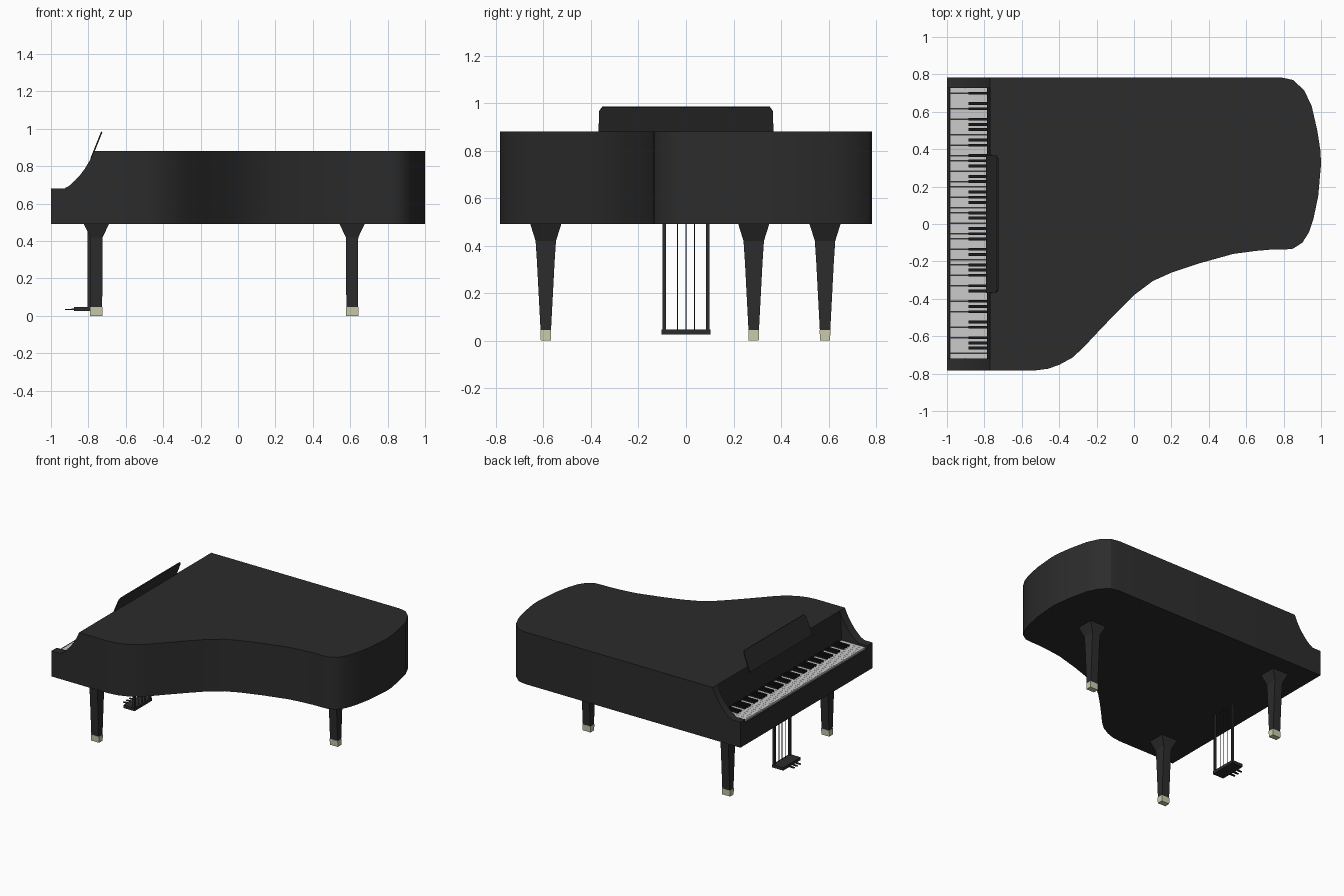
import bpy, bmesh
from mathutils import Vector

if "Cube" in bpy.data.objects:
    bpy.data.objects.remove(bpy.data.objects["Cube"])


def material(name, rgb):
    m = bpy.data.materials.new(name)
    m.diffuse_color = (*rgb, 1)
    m.use_nodes = True
    m.node_tree.nodes["Principled BSDF"].inputs["Base Color"].default_value = m.diffuse_color
    return m


BLACK = material("black_lacquer", (0.025, 0.025, 0.025))
EBONY = material("ebony", (0.01, 0.01, 0.01))
IVORY = material("ivory", (0.6, 0.6, 0.6))
BRASS = material("pale_brass", (0.6, 0.6, 0.42))


def finish(name, bm, mat, smooth=False):
    bmesh.ops.recalc_face_normals(bm, faces=bm.faces)
    me = bpy.data.meshes.new(name)
    bm.to_mesh(me)
    bm.free()
    me.materials.append(mat)
    ob = bpy.data.objects.new(name, me)
    bpy.context.collection.objects.link(ob)
    if smooth:
        bpy.ops.object.select_all(action='DESELECT')
        ob.select_set(True)
        bpy.context.view_layer.objects.active = ob
        bpy.ops.object.shade_smooth_by_angle(angle=0.5)
    return ob


def prism(name, points, offset, mat, smooth=False):
    """Extrude a closed 3D polygon along an offset vector."""
    bm = bmesh.new()
    face = bm.faces.new([bm.verts.new(p) for p in points])
    ext = bmesh.ops.extrude_face_region(bm, geom=[face])
    verts = [v for v in ext["geom"] if isinstance(v, bmesh.types.BMVert)]
    bmesh.ops.translate(bm, verts=verts, vec=Vector(offset))
    return finish(name, bm, mat, smooth)


def add_box(bm, x0, x1, y0, y1, z0, z1):
    vs = bmesh.ops.create_cube(bm, size=1)["verts"]
    for v in vs:
        v.co = ((x0 + x1) / 2 + v.co.x * (x1 - x0),
                (y0 + y1) / 2 + v.co.y * (y1 - y0),
                (z0 + z1) / 2 + v.co.z * (z1 - z0))


def box(name, dims, mat):
    bm = bmesh.new()
    add_box(bm, *dims)
    return finish(name, bm, mat)


def loft(name, cx, cy, sections, mat):
    """Stack of rectangles (z, x width, y width)."""
    bm = bmesh.new()
    rings = [[bm.verts.new((cx + sx * wx / 2, cy + sy * wy / 2, z))
              for sx, sy in ((-1, -1), (1, -1), (1, 1), (-1, 1))]
             for z, wx, wy in sections]
    for a, b in zip(rings, rings[1:]):
        for i in range(4):
            j = (i + 1) % 4
            bm.faces.new((a[i], a[j], b[j], b[i]))
    bm.faces.new(rings[0])
    bm.faces.new(rings[-1])
    return finish(name, bm, mat)


# Curved case with closed lid
outline = [(-0.77, 0.783), (0.79, 0.783), (0.85, 0.77), (0.91, 0.715), (0.95, 0.63),
           (0.98, 0.5), (0.997, 0.39), (1, 0.32), (0.985, 0.15), (0.96, 0.03), (0.935, -0.045),
           (0.9, -0.1), (0.85, -0.132), (0.8, -0.137), (0.73, -0.137), (0.65, -0.144),
           (0.53, -0.16), (0.35, -0.21), (0.2, -0.26), (0.1, -0.305), (0, -0.38),
           (-0.1, -0.48), (-0.2, -0.585), (-0.27, -0.66), (-0.33, -0.715), (-0.4, -0.753),
           (-0.46, -0.774), (-0.53, -0.783), (-0.77, -0.783)]
prism("case", [(x, y, 0.49) for x, y in outline], (0, 0, 0.39), BLACK, True)

# Scooped cheeks either side of the keyboard
scoop = [(-0.77, 0.49), (-1, 0.49), (-1, 0.68), (-0.93, 0.68), (-0.9, 0.697), (-0.87, 0.725),
         (-0.845, 0.752), (-0.82, 0.785), (-0.79, 0.835), (-0.77, 0.88)]
for side, y0, w in (("bass", 0.727, 0.056), ("treble", -0.783, 0.064)):
    prism(side + "_cheek", [(x, y0, z) for x, z in scoop], (0, w, 0), BLACK, True)

# Key bed, front rail and fallboard
box("key_bed", (-1, -0.77, -0.719, 0.727, 0.49, 0.64), BLACK)
box("key_slip", (-1, -0.987, -0.719, 0.727, 0.64, 0.655), BLACK)
prism("fallboard", [(-0.77, -0.719, 0.64), (-0.787, -0.719, 0.64), (-0.782, -0.719, 0.8),
                    (-0.77, -0.719, 0.88)], (0, 1.446, 0), BLACK)

# Keys: 52 naturals starting on A at the bass end, with sharps between
whites, sharps = bmesh.new(), bmesh.new()
pitch = 1.446 / 52
for i in range(52):
    y = 0.727 - i * pitch
    add_box(whites, -0.983, -0.785, y - pitch + 0.0006, y - 0.0006, 0.635, 0.665)
    if i < 51 and i % 7 not in (1, 4):
        e = y - pitch
        add_box(sharps, -0.885, -0.785, e - 0.0075, e + 0.0075, 0.655, 0.678)
finish("white_keys", whites, IVORY)
finish("black_keys", sharps, EBONY)

# Tilted music desk with clipped top corners
desk = [(-0.37, 0), (0.37, 0), (0.365, 0.88), (0.352, 1), (-0.352, 1), (-0.365, 0.88)]
prism("music_desk", [(-0.79 + 0.058 * t, y, 0.84 + 0.145 * t) for y, t in desk],
      (0.007, 0, -0.003), BLACK)

# Tapered legs with flared capitals and foot caps
for name, x, y in (("front_leg_treble", -0.757, -0.59), ("front_leg_bass", -0.757, 0.585),
                   ("tail_leg", 0.61, 0.285)):
    loft(name, x, y, [(0.044, 0.062, 0.044), (0.33, 0.064, 0.074),
                      (0.42, 0.066, 0.086), (0.49, 0.134, 0.13)], BLACK)
    loft(name + "_cap", x, y, [(0, 0.066, 0.042), (0.046, 0.067, 0.046)], BRASS)

# Pedal lyre: posts, box, rods and pedals
for y in (-0.092, 0.092):
    box("lyre_post", (-0.804, -0.788, y - 0.007, y + 0.007, 0.04, 0.5), BLACK)
box("pedal_box", (-0.878, -0.786, -0.103, 0.103, 0.026, 0.048), BLACK)
for y in (-0.036, 0, 0.036):
    box("pedal_rod", (-0.798, -0.795, y - 0.0015, y + 0.0015, 0.04, 0.5), BLACK)
    prism("pedal", [(-0.87, y - 0.006, 0.033), (-0.9, y - 0.008, 0.031), (-0.925, y - 0.006, 0.03),
                    (-0.925, y + 0.006, 0.03), (-0.9, y + 0.008, 0.031), (-0.87, y + 0.006, 0.033)],
          (0, 0, 0.006), BLACK)
